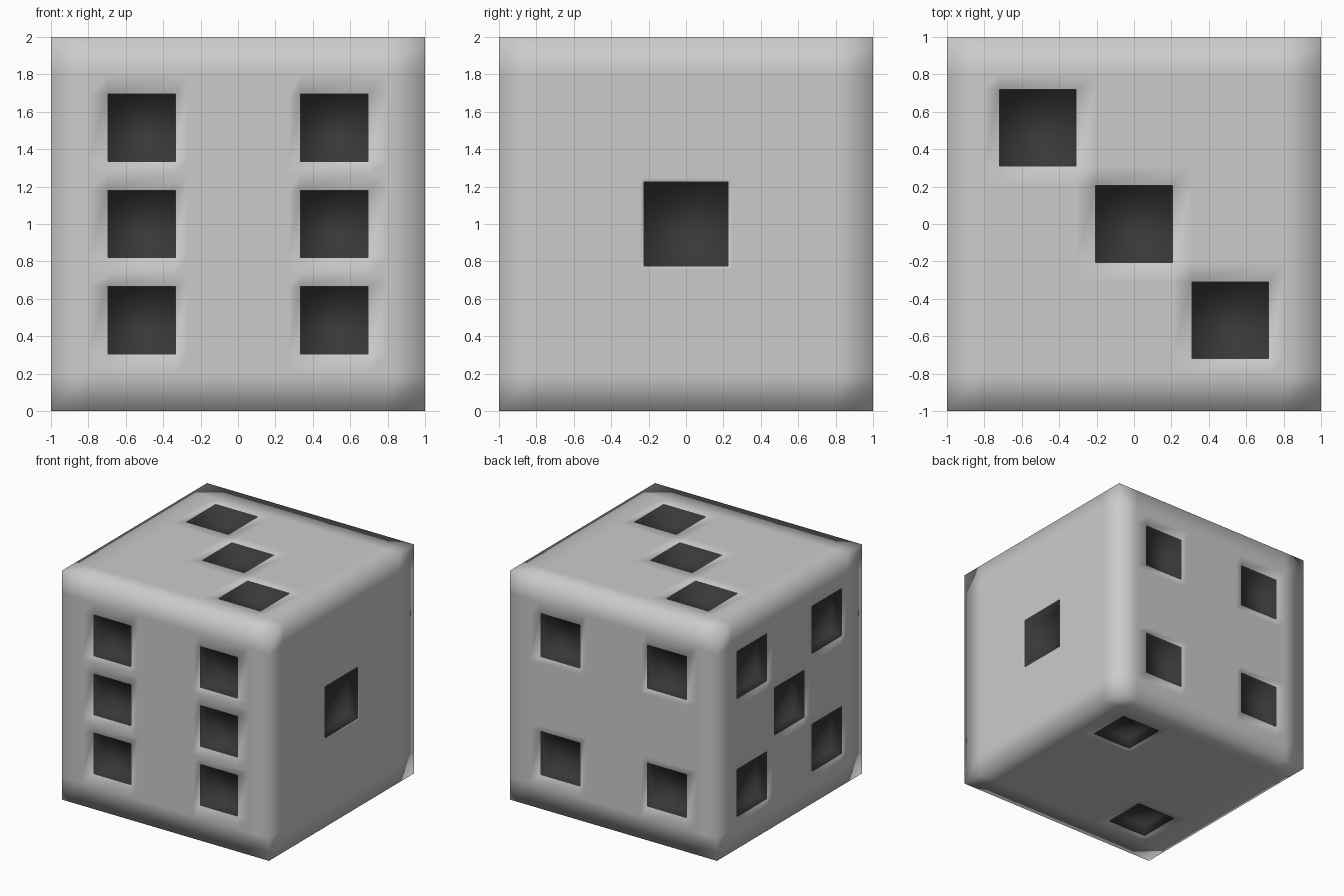
import bpy, bmesh
from mathutils import Vector

if "Cube" in bpy.data.objects:
    bpy.data.objects.remove(bpy.data.objects["Cube"])

FRAME = 0.8      # flat centre of each face; the rim around it shades round
DEPTH = 0.1      # pip recess depth

body_mat = bpy.data.materials.new("body_grey")
body_mat.diffuse_color = (0.8, 0.8, 0.8, 1)
body_mat.use_nodes = True
body_mat.node_tree.nodes["Principled BSDF"].inputs["Base Color"].default_value = body_mat.diffuse_color
pip_mat = bpy.data.materials.new("pip_dark")
pip_mat.diffuse_color = (0.04, 0.04, 0.04, 1)
pip_mat.use_nodes = True
pip_mat.node_tree.nodes["Principled BSDF"].inputs["Base Color"].default_value = pip_mat.diffuse_color

bm = bmesh.new()


def die_face(u, v, pips, size, extra):
    """One side of the die: rim, grid with holes, sunken square pips."""
    u, v = Vector(u), Vector(v)
    n = u.cross(v)
    h = size / 2

    def quad(pts, mat=0):
        f = bm.faces.new([bm.verts.new(u * a + v * b + n * c) for a, b, c in pts])
        f.material_index = mat
        f.smooth = True

    def cell(a0, a1, b0, b1, c=1.0, mat=0):
        quad([(a0, b0, c), (a1, b0, c), (a1, b1, c), (a0, b1, c)], mat)

    # rim
    ring = [-1, -FRAME, FRAME, 1]
    for i in range(3):
        for j in range(3):
            if (i, j) != (1, 1):
                cell(ring[i], ring[i + 1], ring[j], ring[j + 1])

    # flat middle with pip openings
    def lines(axis):
        s = {-FRAME, FRAME, extra, -extra}
        for p in pips:
            s |= {round(p[axis] - h, 4), round(p[axis] + h, 4)}
        return sorted(s)
    la, lb = lines(0), lines(1)
    for a0, a1 in zip(la, la[1:]):
        for b0, b1 in zip(lb, lb[1:]):
            ca, cb = (a0 + a1) / 2, (b0 + b1) / 2
            if not any(abs(ca - x) < h and abs(cb - y) < h for x, y in pips):
                cell(a0, a1, b0, b1)
            else:
                cell(a0, a1, b0, b1, 1 - DEPTH, 1)

    # pip walls
    for x, y in pips:
        c = [(x - h, y - h), (x + h, y - h), (x + h, y + h), (x - h, y + h)]
        for (a0, b0), (a1, b1) in zip(c, c[1:] + c[:1]):
            quad([(a0, b0, 1), (a1, b1, 1), (a1, b1, 1 - DEPTH), (a0, b0, 1 - DEPTH)], 1)


P = 0.515
X, Y, Z = (1, 0, 0), (0, 1, 0), (0, 0, 1)
NX, NY = (-1, 0, 0), (0, -1, 0)
corners = [(a, b) for a in (-P, P) for b in (-P, P)]
die_face(X, Z, corners + [(-P, 0), (P, 0)], 0.36, 0.27)       # front, six
die_face(Y, Z, [(0, 0)], 0.45, 0.245)                         # right, one
die_face(X, Y, [(-P, P), (0, 0), (P, -P)], 0.41, 0.205)       # top, three
die_face(NX, Z, corners, 0.38, 0.27)                          # back, four
die_face(NY, Z, corners + [(0, 0)], 0.415, 0.2075)            # left, five
die_face(NX, Y, [(-P, P), (P, -P)], 0.385, 0.26)              # bottom, two

bmesh.ops.remove_doubles(bm, verts=bm.verts, dist=0.001)
bmesh.ops.translate(bm, verts=bm.verts, vec=(0, 0, 1))
mesh = bpy.data.meshes.new("die_body")
bm.to_mesh(mesh)
bm.free()
mesh.materials.append(body_mat)
mesh.materials.append(pip_mat)
die = bpy.data.objects.new("die_body", mesh)
bpy.context.collection.objects.link(die)
